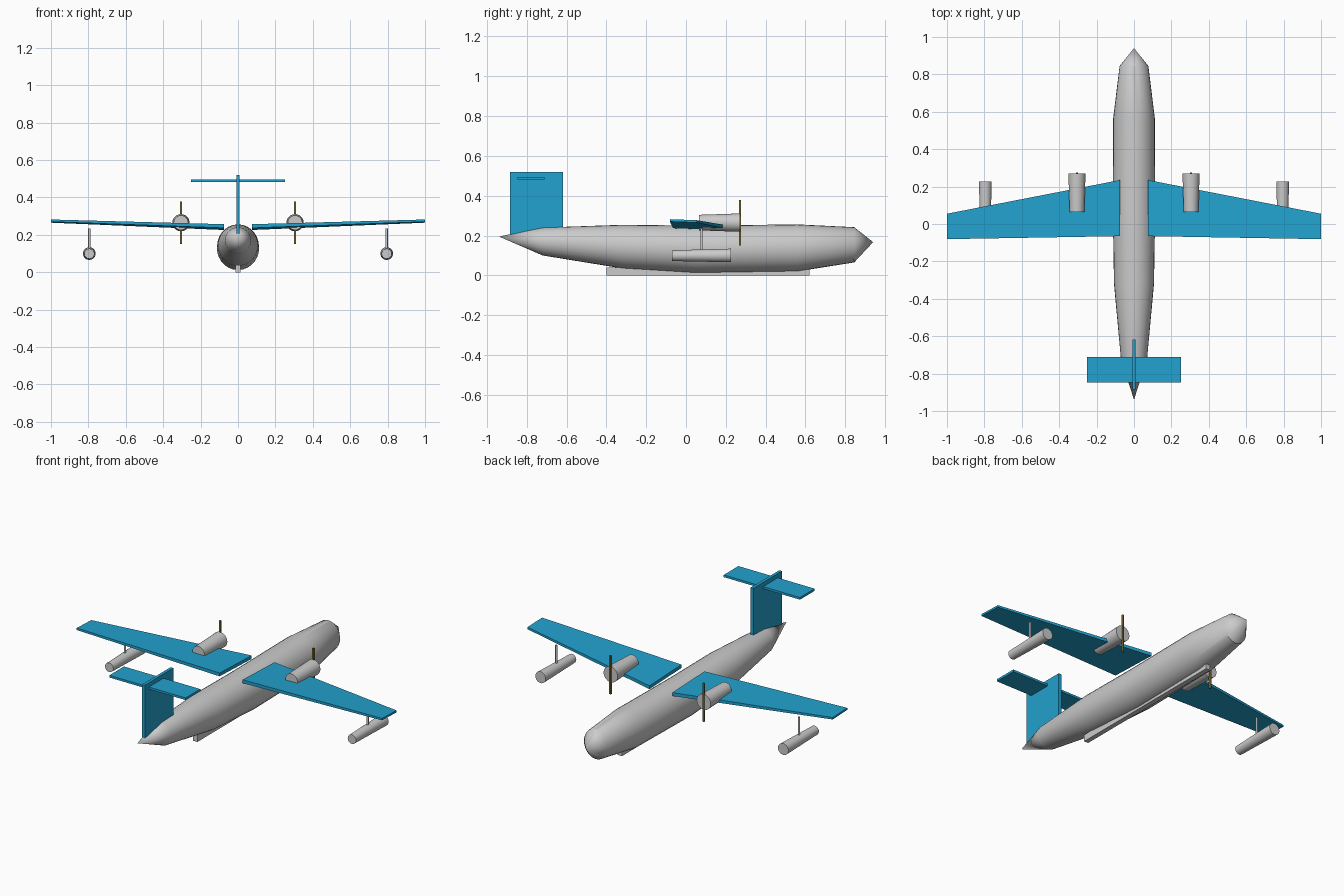
import bpy, bmesh, math
from mathutils import Vector

if "Cube" in bpy.data.objects:
    bpy.data.objects.remove(bpy.data.objects["Cube"])


def material(name, rgb):
    m = bpy.data.materials.new(name)
    m.diffuse_color = (*rgb, 1)
    m.use_nodes = True
    m.node_tree.nodes["Principled BSDF"].inputs["Base Color"].default_value = m.diffuse_color
    return m


GREY = material("light grey", (0.60, 0.60, 0.60))
BLUE = material("sky blue", (0.016, 0.36, 0.62))
BRASS = material("dull brass", (0.25, 0.19, 0.05))


def finish(name, bm, mat, smooth=False):
    bmesh.ops.recalc_face_normals(bm, faces=bm.faces)
    me = bpy.data.meshes.new(name)
    bm.to_mesh(me)
    bm.free()
    me.materials.append(mat)
    ob = bpy.data.objects.new(name, me)
    bpy.context.collection.objects.link(ob)
    if smooth:
        bpy.ops.object.select_all(action='DESELECT')
        ob.select_set(True)
        bpy.context.view_layer.objects.active = ob
        bpy.ops.object.shade_smooth_by_angle(angle=math.radians(35))
    return ob


def loft(name, stations, mat, x=0.0, sides=28):
    """Join elliptical rings (y, half width, bottom z, top z); zero width is a point."""
    bm = bmesh.new()
    rings = []
    for y, rx, z0, z1 in stations:
        zc, rz = (z0 + z1) / 2, (z1 - z0) / 2
        if rx == 0:
            rings.append([bm.verts.new((x, y, zc))])
        else:
            rings.append([bm.verts.new((x + rx * math.cos(a), y, zc + rz * math.sin(a)))
                          for a in (2 * math.pi * i / sides for i in range(sides))])
    for a, b in zip(rings, rings[1:]):
        for i in range(sides):
            j = (i + 1) % sides
            quad = [a[i % len(a)], a[j % len(a)], b[j % len(b)], b[i % len(b)]]
            bm.faces.new(list(dict.fromkeys(quad)))
    for r in (rings[0], rings[-1]):
        if len(r) > 1:
            bm.faces.new(r)
    return finish(name, bm, mat, True)


def box(name, lo, hi, mat):
    bm = bmesh.new()
    bmesh.ops.create_cube(bm, size=1)
    lo, hi = Vector(lo), Vector(hi)
    for v in bm.verts:
        v.co = (lo + hi) / 2 + v.co * (hi - lo)
    return finish(name, bm, mat)


def wing(name, side):
    """Tapered slab with a slight dihedral and raised trailing edge."""
    bm = bmesh.new()
    ends = []
    for x, y0, y1, z_rear, z_lead, t in ((0.075, -0.065, 0.235, 0.247, 0.236, 0.020),
                                         (1.0, -0.081, 0.055, 0.276, 0.271, 0.012)):
        ends.append([bm.verts.new((side * x, y, z + d)) for y, z, d in
                     ((y0, z_rear, -t / 2), (y1, z_lead, -t / 2),
                      (y1, z_lead, t / 2), (y0, z_rear, t / 2))])
    root, tip = ends
    bm.faces.new(root)
    bm.faces.new(tip)
    for i in range(4):
        j = (i + 1) % 4
        bm.faces.new((root[i], root[j], tip[j], tip[i]))
    return finish(name, bm, BLUE)


def strut(name, x, y, z0, z1, r):
    bm = bmesh.new()
    bmesh.ops.create_cone(bm, cap_ends=True, segments=12, radius1=r, radius2=r, depth=z1 - z0)
    bmesh.ops.translate(bm, verts=bm.verts, vec=(x, y, (z0 + z1) / 2))
    return finish(name, bm, GREY, True)


# Hull: pointed at both ends, with a keel strip below
loft("fuselage", [(-0.94, 0, 0.195, 0.195), (-0.72, 0.07, 0.10, 0.24),
                  (-0.32, 0.107, 0.035, 0.254), (0.05, 0.113, 0.012, 0.25),
                  (0.56, 0.112, 0.02, 0.256), (0.845, 0.077, 0.065, 0.242),
                  (0.94, 0, 0.167, 0.167)], GREY)
box("keel", (-0.014, -0.40, 0), (0.014, 0.62, 0.04), GREY)

# T-shaped tail
box("tail_fin", (-0.009, -0.885, 0.205), (0.009, -0.618, 0.52), BLUE)
box("tailplane", (-0.25, -0.847, 0.482), (0.25, -0.71, 0.495), BLUE)

# Wings with engines, propellers and wing floats
for side, label in ((-1, "left"), (1, "right")):
    wing(label + "_wing", side)
    x = side * 0.305
    loft(label + "_engine", [(0.065, 0.039, 0.226, 0.304), (0.27, 0.046, 0.219, 0.311)],
         GREY, x, 24)
    box(label + "_propeller", (x - 0.005, 0.266, 0.15), (x + 0.005, 0.276, 0.378), BRASS)
    x = side * 0.795
    loft(label + "_float", [(-0.07, 0.027, 0.072, 0.126), (0.226, 0.034, 0.066, 0.134)],
         GREY, x, 24)
    strut(label + "_float_strut", x, 0.078, 0.10, 0.235, 0.006)
